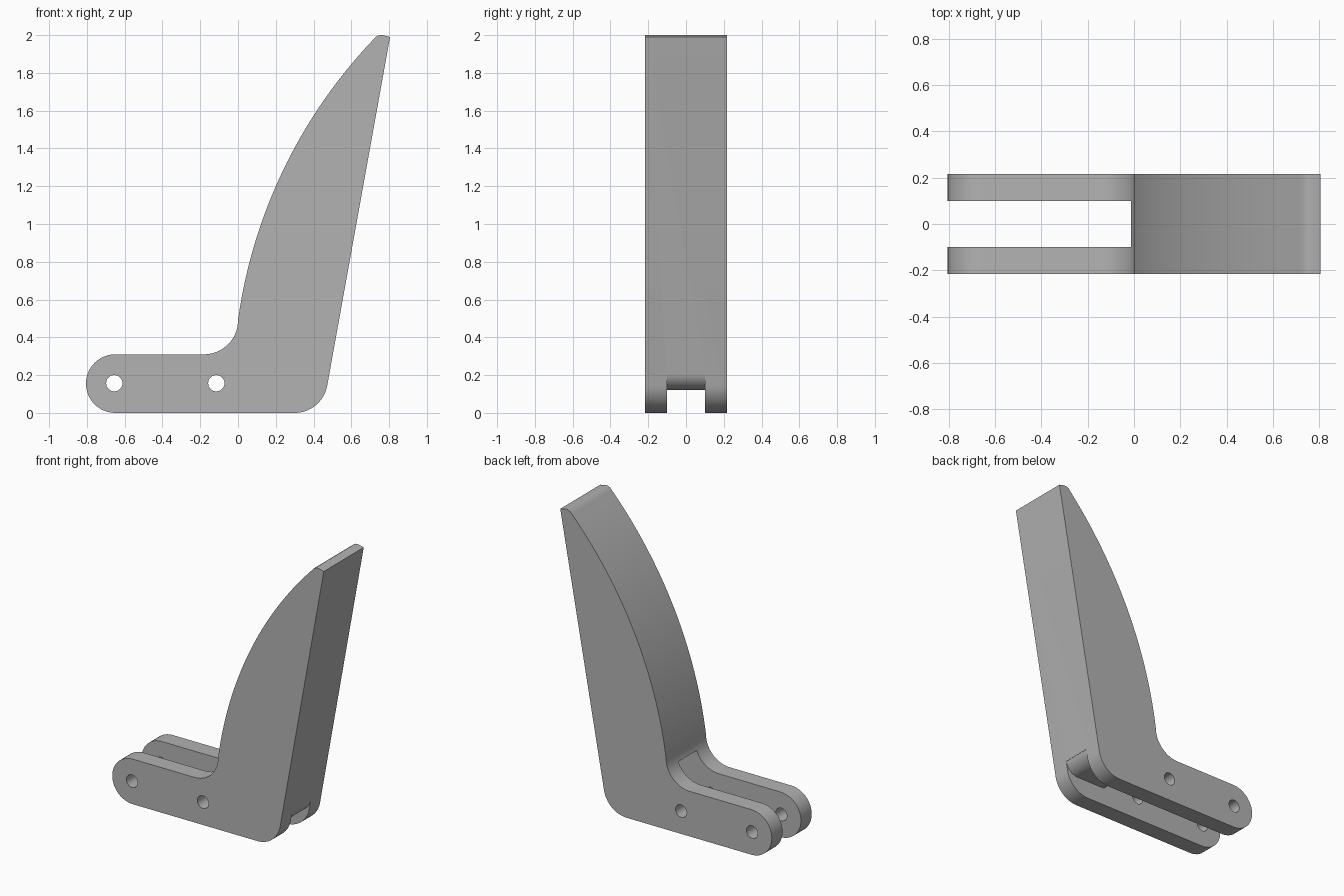
import bpy, bmesh, math
from mathutils import Vector

cube = bpy.data.objects.get("Cube")
if cube:
    bpy.data.objects.remove(cube, do_unlink=True)

HALF = 0.217    # half width of the bracket
SLOT = 0.10     # half width of the slot
HOLES = (-0.655, -0.115)
AXIS_Z = 0.157

grey = bpy.data.materials.new("plain_grey")
grey.use_nodes = True
colour = (0.45, 0.45, 0.45, 1)
grey.diffuse_color = colour
grey.node_tree.nodes["Principled BSDF"].inputs["Base Color"].default_value = colour


def arc(cx, cz, r, a0, a1, n=16):
    """Points on an arc, angles in degrees."""
    angles = [math.radians(a0 + (a1 - a0) * i / n) for i in range(n + 1)]
    return [(cx + r * math.cos(a), cz + r * math.sin(a)) for a in angles]


def arc_through(a, b, c, n=32):
    """Arc from a to c passing through b."""
    a, b, c = Vector(a), Vector(b), Vector(c)
    d = 2 * (a.x * (b.y - c.y) + b.x * (c.y - a.y) + c.x * (a.y - b.y))
    q = [p.length_squared for p in (a, b, c)]
    cx = (q[0] * (b.y - c.y) + q[1] * (c.y - a.y) + q[2] * (a.y - b.y)) / d
    cz = (q[0] * (c.x - b.x) + q[1] * (a.x - c.x) + q[2] * (b.x - a.x)) / d
    a0 = math.degrees(math.atan2(a.y - cz, a.x - cx)) % 360
    a1 = math.degrees(math.atan2(c.y - cz, c.x - cx)) % 360
    return arc(cx, cz, (a.x - cx) and math.hypot(a.x - cx, a.y - cz), a0, a1, n)


def extrude(name, profile, half):
    """Prism from an x-z outline, centred on y = 0."""
    bm = bmesh.new()
    face = bm.faces.new([bm.verts.new((x, -half, z)) for x, z in profile])
    out = bmesh.ops.extrude_face_region(bm, geom=[face])
    verts = [v for v in out["geom"] if isinstance(v, bmesh.types.BMVert)]
    bmesh.ops.translate(bm, verts=verts, vec=(0, 2 * half, 0))
    bmesh.ops.recalc_face_normals(bm, faces=bm.faces)
    mesh = bpy.data.meshes.new(name)
    bm.to_mesh(mesh)
    bm.free()
    mesh.materials.append(grey)
    obj = bpy.data.objects.new(name, mesh)
    bpy.context.collection.objects.link(obj)
    return obj


# Outline: rounded arm, inner fillet, curved blade, tip, straight back, heel
outline = arc(-0.65, 0.155, 0.155, 270, 90, 24)
outline += arc(-0.18, 0.49, 0.18, -90, -8)
outline += arc_through((0.0, 0.49), (0.2, 1.2), (0.715, 1.975))
outline += [(0.728, 1.99), (0.745, 1.999), (0.765, 2.0), (0.805, 1.99)]
outline += arc(0.30, 0.175, 0.175, -10, -90)
bracket = extrude("bracket", outline, HALF)

# Slot between the two arms, leaving a rounded tongue under the blade
slot_outline = [(-1, -0.1), (0.7, -0.1), (0.7, 0.205)]
slot_outline += arc(0.383, 0.222, 0.1, -10, -90)
slot_outline += arc(HOLES[1], AXIS_Z, 0.287, -7, 69.6, 20)
slot_outline += [(-0.015, 0.6), (-1, 0.6)]
cutters = [extrude("slot_cutter", slot_outline, SLOT)]

# Pin holes through both arms
for x in HOLES:
    cutters.append(extrude("hole_cutter", arc(x, AXIS_Z, 0.043, 0, 348.75, 31), 0.4))

bpy.context.view_layer.objects.active = bracket
for cutter in cutters:
    cutter.hide_render = True
    mod = bracket.modifiers.new("cut", "BOOLEAN")
    mod.operation = "DIFFERENCE"
    mod.solver = "EXACT"
    mod.object = cutter
    bpy.ops.object.modifier_apply(modifier=mod.name)
    bpy.data.objects.remove(cutter, do_unlink=True)

bpy.ops.object.select_all(action="DESELECT")
bracket.select_set(True)
bpy.ops.object.shade_smooth_by_angle(angle=math.radians(25))
